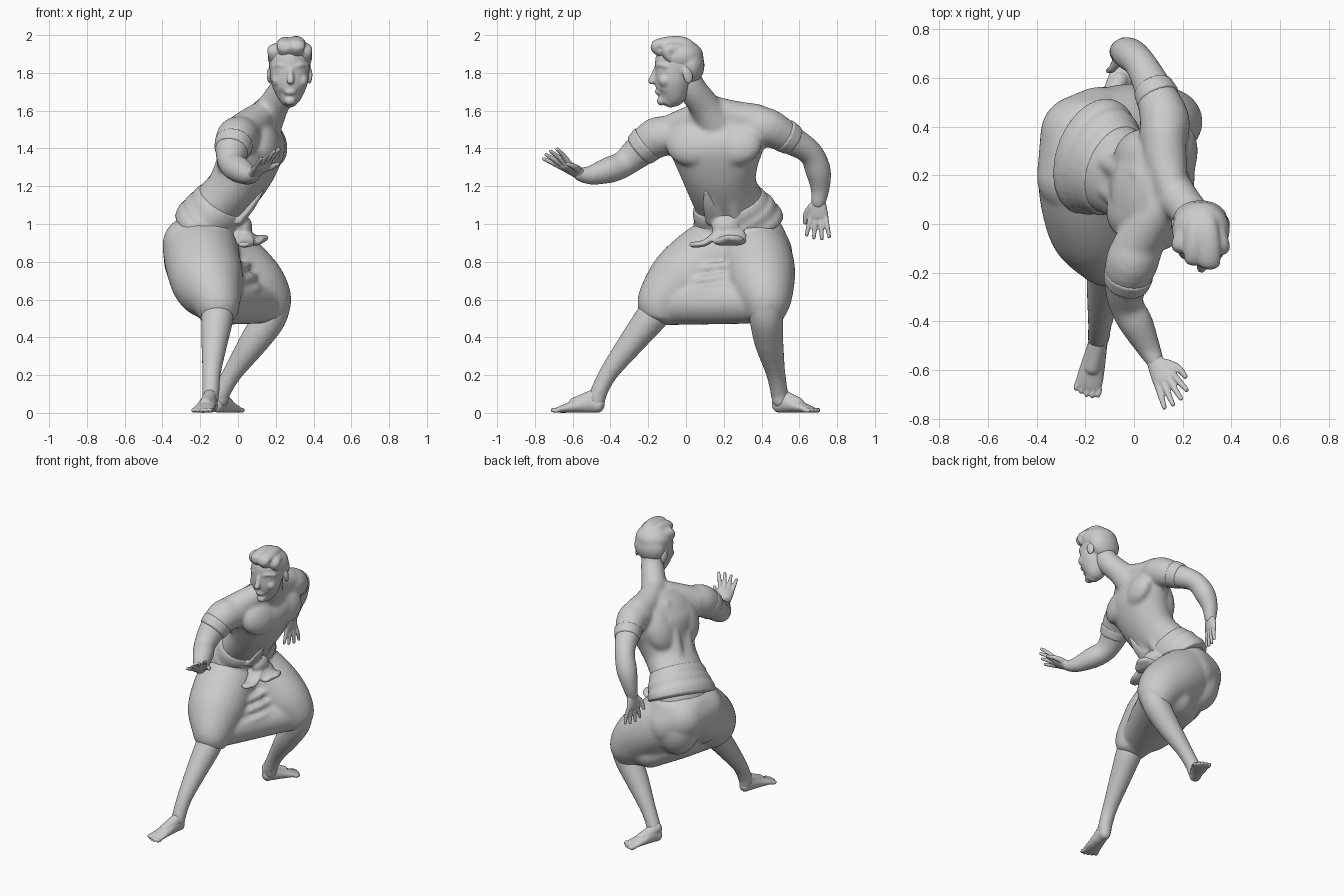
import bpy, bmesh, math
from mathutils import Vector, Matrix

UP = Vector((0, 0, 1))
SIDE = Vector((.22, .97, .08))          # shoulder axis of the turned torso

def spline(rows, k=4):
    rows = [Vector(r) for r in rows]
    out = []
    for i in range(len(rows) - 1):
        p1, p2 = rows[i], rows[i + 1]
        p0 = rows[i - 1] if i else p1 * 2 - p2
        p3 = rows[i + 2] if i + 2 < len(rows) else p2 * 2 - p1
        for t in (j / k for j in range(k)):
            out.append((p1 * 2 + (p2 - p0) * t + (p0 * 2 - p1 * 5 + p2 * 4 - p3) * t * t
                        + (p1 * 3 - p0 - p2 * 3 + p3) * t ** 3) * .5)
    return out + [rows[-1]]

def tube(bm, rows, ref=SIDE, n=20, cap=.8):
    """Loft of ellipses; a row is x, y, z, radius along ref[, radius across]."""
    pts = spline([tuple(r) if len(r) == 5 else tuple(r) + (r[3],) for r in rows])
    ctr = [Vector(p[:3]) for p in pts]
    rings = []
    for i, p in enumerate(pts):
        t = (ctr[min(i + 1, len(ctr) - 1)] - ctr[max(i - 1, 0)]).normalized()
        u = (Vector(ref) - t * t.dot(Vector(ref))).normalized()
        v = t.cross(u)
        end = -1 if i == 0 else 1 if i == len(pts) - 1 else 0
        angles = [0, .5, 1, 1.4] if end and cap else [0]
        for q in (angles[::-1] if end < 0 else angles):
            c = ctr[i] + t * end * cap * min(p[3], p[4]) * math.sin(q)
            s = math.cos(q)
            rings.append([bm.verts.new(c + u * p[3] * s * math.cos(2 * math.pi * k / n)
                                       + v * p[4] * s * math.sin(2 * math.pi * k / n)) for k in range(n)])
    for a, b in zip(rings, rings[1:]):
        for k in range(n):
            bm.faces.new((a[k], a[(k + 1) % n], b[(k + 1) % n], b[k]))
    bm.faces.new(rings[0][::-1])
    bm.faces.new(rings[-1])

def ball(bm, c, r, turn=(0, 0, 0)):
    r = (r, r, r) if isinstance(r, (int, float)) else r
    rot = Matrix.Rotation(turn[2], 4, 'Z') @ Matrix.Rotation(turn[1], 4, 'Y') @ Matrix.Rotation(turn[0], 4, 'X')
    bmesh.ops.create_uvsphere(bm, u_segments=24, v_segments=16, radius=1,
                              matrix=Matrix.Translation(c) @ rot @ Matrix.Diagonal((*r, 1)))

def hull(bm, balls):
    tmp = bmesh.new()
    for c, r in balls:
        ball(tmp, c, r)
    pts = [v.co.copy() for v in tmp.verts]
    tmp.clear()
    for p in pts:
        tmp.verts.new(p)
    bmesh.ops.convex_hull(tmp, input=tmp.verts)
    bmesh.ops.delete(tmp, geom=[v for v in tmp.verts if not v.link_faces], context='VERTS')
    me = bpy.data.meshes.new("hull")
    tmp.to_mesh(me)
    bm.from_mesh(me)
    bpy.data.meshes.remove(me)

def finish(bm, name, voxel, smooth=3):
    bmesh.ops.recalc_face_normals(bm, faces=bm.faces)
    me = bpy.data.meshes.new(name)
    bm.to_mesh(me)
    ob = bpy.data.objects.new(name, me)
    bpy.context.collection.objects.link(ob)
    m = ob.modifiers.new("fuse", 'REMESH')
    m.mode, m.voxel_size, m.use_smooth_shade = 'VOXEL', voxel, True
    s = ob.modifiers.new("soften", 'SMOOTH')
    s.factor, s.iterations = .5, smooth

# torso with chest, back and belly muscles
b = bmesh.new()
tube(b, [(-.18, .28, .93, .22, .16), (-.15, .27, 1.02, .21, .15), (-.09, .23, 1.11, .19, .142),
         (-.01, .19, 1.2, .187, .142), (.045, .17, 1.3, .215, .155), (.08, .16, 1.42, .262, .168),
         (.1, .155, 1.51, .25, .135), (.125, .15, 1.58, .17, .09)], n=32, cap=.4)
for y, x in ((.035, .145), (.26, .178)):
    ball(b, (x, y, 1.425), (.075, .145, .12), (0, -.25, -.25))
for y, x in ((.05, .005), (.265, .035)):
    ball(b, (x, y, 1.42), (.1, .125, .18), (0, .45, 0))
for d in (-1, 1):
    tube(b, [(-.22, .24 + d * .06, 1.06, .045), (-.115, .2 + d * .055, 1.22, .045),
             (-.045, .16 + d * .06, 1.4, .045), (.03, .15 + d * .05, 1.56, .04)])
    tube(b, [(.0, .22 + d * .045, 1.02, .04), (.095, .18 + d * .045, 1.19, .042),
             (.165, .15 + d * .05, 1.33, .042)])
# neck and shoulder slopes
tube(b, [(.14, .15, 1.54, .1), (.19, .095, 1.63, .082), (.245, .03, 1.72, .076), (.265, .0, 1.8, .072)])
tube(b, [(.16, .12, 1.62, .065), (.13, .26, 1.565, .088), (.125, .38, 1.545, .09)], UP)
tube(b, [(.16, .11, 1.61, .06), (.08, .02, 1.54, .085), (.0, -.1, 1.475, .095)], UP)
# forward arm and rear arm
tube(b, [(.03, -.06, 1.47, .1), (-.01, -.16, 1.455, .108), (-.035, -.26, 1.375, .085), (-.03, -.335, 1.315, .071),
         (.01, -.41, 1.285, .07), (.06, -.51, 1.258, .05), (.09, -.57, 1.265, .036)], UP)
tube(b, [(.12, .35, 1.52, .1), (.125, .435, 1.51, .102), (.075, .565, 1.44, .078), (.025, .66, 1.375, .066),
         (-.02, .7, 1.28, .068), (-.05, .71, 1.19, .052), (-.062, .7, 1.11, .039)], UP)
# shins
tube(b, [(-.12, -.12, .6, .09), (-.11, -.18, .51, .087), (-.125, -.29, .37, .07),
         (-.14, -.41, .21, .05), (-.145, -.465, .1, .046), (-.147, -.47, .06, .044)])
tube(b, [(.19, .42, .6, .095), (.165, .425, .5, .09), (.08, .44, .37, .077),
         (-.03, .475, .21, .052), (-.09, .495, .1, .047), (-.095, .5, .06, .045)])
finish(b, "body", .011, 10)

def foot(name, heel, toe):
    bm = bmesh.new()
    h, e = Vector((*heel, 0)), Vector((*toe, 0))
    across = (e - h).normalized().cross(UP)
    for rows in (((.1, .04, .036), (.3, .052, .042), (.55, .036, .05), (.8, .022, .056), (.9, .016, .052)),
                 ((.1, .1, .034), (.3, .075, .038), (.6, .04, .036))):
        tube(bm, [(*h.lerp(e, t).xy, z, min(z, .04) if z > .055 else z, w) for t, z, w in rows], UP, cap=.7)
    for k in range(5):
        p = h.lerp(e, .97 - .03 * abs(k - 1.5)) + across * (k - 2) * .024
        ball(bm, (p.x, p.y, .014), (.011, .027, .014), (0, 0, math.atan2(e.y - h.y, e.x - h.x) - math.pi / 2))
    finish(bm, name, .006, 3)

foot("front_foot", (-.135, -.43), (-.195, -.7))
foot("rear_foot", (-.125, .46), (-.01, .685))

def hand(name, wrist, aim, across, size, thumb, fan):
    bm = bmesh.new()
    w, d, s = Vector(wrist), Vector(aim).normalized(), Vector(across)
    s = (s - d * s.dot(d)).normalized()
    nrm = d.cross(s)
    tube(bm, [(*(w + d * t * size), a, c) for t, a, c in
              ((-.08, .034, .03), (.15, .046, .027), (.38, .055, .022), (.45, .052, .018))], s, cap=.5)
    for k, length in enumerate((.84, .97, 1.0, .9)):
        q = k - 1.5
        tube(bm, [(*(w + d * t * size + s * q * (.026 + .03 * (t - .4)) + nrm * bend * (1 + q * fan)), r) for t, r, bend in
                  ((.4, .015, 0), (.4 + .3 * length, .0135, .01), (.57 * length + .42, .01, .014))], s, 10)
    base = w + d * size * .14 + s * thumb * .034
    tube(bm, [(*base, .021), (*(base + d * .04 + s * thumb * .032 - nrm * .014), .016),
              (*(base + d * .09 + s * thumb * .04 - nrm * .024), .011)], nrm, 10)
    finish(bm, name, .006, 1)

hand("forward_hand", (.09, -.57, 1.27), (.44, -.78, .45), (.85, .5, .25), .215, 1, .6)
hand("rear_hand", (-.062, .7, 1.12), (-.08, 0, -1), (.15, 1, 0), .2, -1, .4)

# head: skull, jaw, nose, mouth, brows, cheeks, ears
b = bmesh.new()
ball(b, (.273, -.035, 1.85), (.11, .13, .13))
tube(b, [(.273, -.06, 1.83, .106, .105), (.273, -.068, 1.75, .098, .097), (.274, -.08, 1.685, .072, .08),
         (.275, -.105, 1.648, .04, .047)], (1, 0, 0), 24, .5)
tube(b, [(.277, -.155, 1.825, .015), (.278, -.17, 1.785, .017), (.278, -.182, 1.755, .021)], (1, 0, 0), 12)
ball(b, (.276, -.14, 1.7), (.034, .025, .02))
ball(b, (.276, -.13, 1.652), (.03, .025, .025))
for d in (-1, 1):
    tube(b, [(.276 + d * .02, -.152, 1.83, .013), (.276 + d * .055, -.142, 1.842, .013),
             (.276 + d * .09, -.105, 1.835, .012)], UP, 12)
    ball(b, (.276 + d * .064, -.11, 1.76), (.032, .036, .035))
    ball(b, (.273 + d * .107, .01, 1.785), (.012, .028, .044), (.2, 0, d * .3))
finish(b, "head", .007, 5)

# swept-back hair with a raised front
b = bmesh.new()
ball(b, (.275, -.025, 1.885), (.119, .118, .092))
ball(b, (.273, .02, 1.84), (.112, .078, .1))
for x, top, w, y in ((.195, 1.915, .04, .07), (.25, 1.95, .045, .015), (.31, 1.955, .046, 0), (.355, 1.92, .038, .06)):
    tube(b, [(x, -.14 + y, top - .045, w * .8, .025), (x, -.16 + y, top - .012, w, .03),
             (x, -.08, top + .006, w, .034), (x + (.275 - x) * .3, .0, top - .005, w, .036),
             (x + (.275 - x) * .5, .05, top - .06, w, .03)], (1, 0, 0), 14)
finish(b, "hair", .008, 5)

# baggy trousers: thighs, seat and the low cloth between the knees
b = bmesh.new()
tube(b, [(-.2, .24, .88, .2), (-.185, .1, .79, .2), (-.155, -.03, .68, .188),
         (-.115, -.125, .585, .135, .14), (-.1, -.15, .51, .1)], (1, 0, 0), 28, .4)
tube(b, [(-.17, .34, .87, .2), (-.04, .385, .78, .19), (.08, .405, .68, .172),
         (.145, .42, .59, .14, .145), (.165, .42, .515, .105)], (0, 1, 0), 28, .4)
hull(b, [((-.25, .19, .89), .15), ((-.225, .37, .88), .16), ((-.14, .405, .84), .16), ((-.16, .28, .99), (.19, .23, .06))])
ball(b, (-.24, .2, .82), (.155, .13, .19))
ball(b, (-.2, .39, .81), (.155, .15, .19))
hull(b, [((-.12, -.08, .585), .12), ((.13, .4, .59), .117), ((-.12, .27, .69), .165), ((.0, .41, .6), .12)])
for z, s in ((.65, 0), (.71, .03), (.77, .06)):
    tube(b, [(.025 - s, .0, z - .02, .02), (.09 - s, .14, z, .024), (.12 - s, .27, z + .02, .02)], UP, 10)
finish(b, "trousers", .012, 9)

# wrapped sash with its knot and loose ends
b = bmesh.new()
tube(b, [(-.165, .28, .98, .25, .18), (-.15, .27, 1.01, .248, .182), (-.137, .262, 1.03, .235, .172),
         (-.122, .252, 1.055, .23, .17), (-.108, .242, 1.075, .215, .16),
         (-.092, .232, 1.1, .207, .157), (-.075, .222, 1.125, .193, .146)], n=36, cap=.1)
ball(b, (.03, .21, .985), (.045, .075, .06))
tube(b, [(.02, .21, .98, .075, .025), (.08, .235, .915, .095, .03), (.14, .26, .925, .05, .018)], (0, 1, 0), 16)
tube(b, [(.02, .18, .96, .05, .022), (.04, .1, .9, .05, .018), (.03, .03, .89, .03, .015)], (1, 0, 0), 16)
tube(b, [(.01, .16, 1.02, .06, .025), (.075, .125, 1.1, .038, .02), (.125, .105, 1.18, .01, .014)], (0, 1, 0), 16)
finish(b, "sash", .009, 3)

# arm bands
b = bmesh.new()
tube(b, [(-.02, -.2, 1.43, .104), (-.033, -.245, 1.39, .095)], UP, 24, .1)
tube(b, [(.1, .515, 1.472, .092), (.075, .565, 1.442, .083)], SIDE, 24, .1)
finish(b, "arm_bands", .009, 2)
